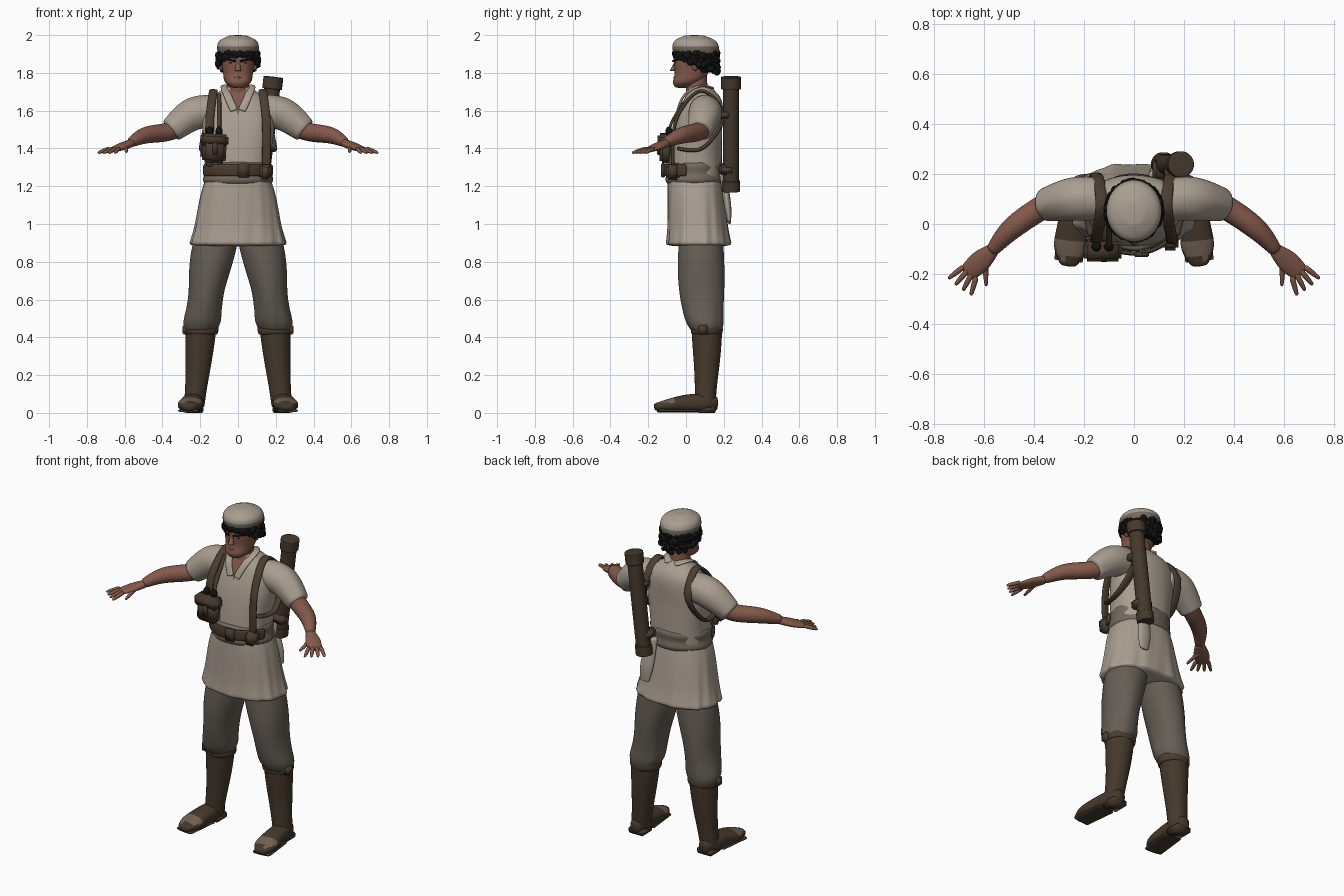
import bpy, bmesh, math, random
from mathutils import Vector, Matrix

random.seed(4)
default = bpy.data.objects.get("Cube")
if default:
    bpy.data.objects.remove(default)


def material(name, red, green, blue):
    mat = bpy.data.materials.new(name)
    mat.use_nodes = True
    mat.diffuse_color = (red, green, blue, 1)
    shader = mat.node_tree.nodes["Principled BSDF"]
    shader.inputs["Base Color"].default_value = (red, green, blue, 1)
    shader.inputs["Roughness"].default_value = .9
    return mat


LINEN = material("linen", .4, .34, .28)
WOOL = material("brown wool", .13, .11, .09)
SASH = material("taupe cloth", .17, .14, .11)
BOOT = material("boot leather", .06, .04, .025)
STRAP = material("strap leather", .07, .045, .03)
SKIN = material("skin", .23, .1, .07)
HAIR = material("black hair", .007, .006, .006)
WORN = material("worn toe leather", .17, .12, .09)
X, Y, Z = Vector((1, 0, 0)), Vector((0, 1, 0)), Vector((0, 0, 1))


def finish(name, bm, mats, mirror=False, subdivide=False):
    bmesh.ops.recalc_face_normals(bm, faces=bm.faces)
    mesh = bpy.data.meshes.new(name)
    bm.to_mesh(mesh)
    bm.free()
    for mat in mats:
        mesh.materials.append(mat)
    for poly in mesh.polygons:
        poly.use_smooth = True
    obj = bpy.data.objects.new(name, mesh)
    bpy.context.collection.objects.link(obj)
    if mirror:
        obj.modifiers.new("Mirror", 'MIRROR').use_mirror_merge = False
    if subdivide:
        smooth = obj.modifiers.new("Smooth", 'SUBSURF')
        smooth.levels = smooth.render_levels = 1
    return obj


def spread(keys, t):
    """Smooth value at t along evenly spaced keys."""
    last = len(keys) - 1
    i = min(int(t * last), last - 1)
    f = t * last - i
    start, end = keys[i], keys[i + 1]
    leave = (end - keys[max(i - 1, 0)]) / 2
    arrive = (keys[min(i + 2, last)] - start) / 2
    return (start + (end - start) * (f * f * (3 - 2 * f))
            + leave * (f * (1 - f) ** 2) - arrive * (f * f * (1 - f)))


def sweep(name, mats, path, widths, depths=None, up=None, mirror=False, folds=0,
          sides=24, power=2, steps=12, rule=None):
    """Skin oval rings along a smooth path; the rings stay level when up is None."""
    bm = bmesh.new()
    depths = depths or widths
    path = [Vector(p) for p in path]
    points = [spread(path, i / steps) for i in range(steps + 1)]
    rings = []
    for i, point in enumerate(points):
        t = i / steps
        u, v = X, Y
        if up:
            tangent = points[min(i + 1, steps)] - points[max(i - 1, 0)]
            u = tangent.cross(up).normalized()
            v = u.cross(tangent).normalized()
        ring = []
        for k in range(sides):
            angle = math.tau * k / sides
            c, s = math.cos(angle), math.sin(angle)
            wave = 1
            if folds:
                wave += .02 * t * (math.sin(folds * angle)
                                   + math.sin((folds * 2 - 3) * angle + 5 * t))
            across = math.copysign(abs(c) ** (2 / power), c) * spread(widths, t) * wave
            along = math.copysign(abs(s) ** (2 / power), s) * spread(depths, t) * wave
            ring.append(bm.verts.new(point + u * across + v * along))
        rings.append(ring)
    for low, high in zip(rings, rings[1:]):
        for k in range(sides):
            j = (k + 1) % sides
            bm.faces.new((low[k], low[j], high[j], high[k]))
    bm.faces.new(rings[0])
    bm.faces.new(rings[-1])
    if rule:
        for face in bm.faces:
            face.material_index = rule(face.calc_center_median())
    return finish(name, bm, mats, mirror, True)


def ribbon(name, mat, path, thick, wide, up=X, mirror=False):
    return sweep(name, [mat], path, [thick, thick], [wide, wide], up, mirror,
                 sides=8, power=4, steps=20)


def block(name, mat, centre, size, turn=0, mirror=False):
    bm = bmesh.new()
    place = (Matrix.Translation(centre) @ Matrix.Rotation(turn, 4, 'Y')
             @ Matrix.Diagonal((*size, 1)))
    bmesh.ops.create_cube(bm, size=1, matrix=place)
    bmesh.ops.bevel(bm, geom=bm.edges[:], offset=min(size) * .2, segments=2, affect='EDGES')
    return finish(name, bm, [mat], mirror)


def balls(name, mat, spots, mirror=False):
    """Spots are (centre, radii) pairs."""
    bm = bmesh.new()
    for centre, radii in spots:
        place = Matrix.Translation(centre) @ Matrix.Diagonal((*radii, 1))
        bmesh.ops.create_icosphere(bm, subdivisions=2, radius=1, matrix=place)
    return finish(name, bm, [mat], mirror)


# Head, neck and face
sweep("neck", [SKIN], [(0, .09, 1.6), (0, .06, 1.7), (0, .05, 1.82)], [.08, .06, .06])
sweep("head", [SKIN], [(0, -.02, 1.72), (0, .03, 1.8), (0, .05, 1.95)],
      [.03, .07, .08, .09, .085], [.035, .075, .09, .11, .1], power=2.3)
sweep("nose", [SKIN], [(0, -.05, 1.865), (0, -.07, 1.81)], [.009, .013, .018], sides=12)
balls("ears", SKIN, [((.09, .05, 1.84), (.012, .02, .03))], True)
balls("eyes", HAIR, [((.035, -.05, 1.852), (.014, .01, .005))], True)
ribbon("eyebrows", HAIR, [(.012, -.067, 1.862), (.06, -.046, 1.872)], .008, .006, Z, True)
balls("lips", SKIN, [((0, -.058, 1.775), (.026, .009, .006))])

# Curly hair as a ring of small curls, lower toward the back
curls = []
for k in range(150):
    angle = math.tau * k / 150
    back = (1 + math.sin(angle)) / 2
    drop = random.random() * (.025 + .085 * back)
    curls.append(((.103 * math.cos(angle), .055 + .11 * math.sin(angle), 1.91 - drop),
                  [random.uniform(.012, .021)] * 3))
balls("curly_hair", HAIR, curls)
sweep("hair_underlayer", [HAIR], [(0, .09, 1.8), (0, .06, 1.92)],
      [.07, .1, .1], [.06, .09, .11])

# Soft round cap with a darker band
sweep("cap", [LINEN, SASH], [(0, .055, 1.9), (0, .045, 2)],
      [.105, .112, .1, .04], [.12, .125, .11, .045], rule=lambda c: int(c.z < 1.935))

# Tunic body, skirt and sleeves
torso = sweep("tunic_body", [LINEN],
              [(0, .045, 1.2), (0, .06, 1.48), (0, .087, 1.66), (0, .07, 1.73)],
              [.18, .17, .19, .19, .16, .09, .065], [.14, .14, .13, .12, .1, .07, .06],
              folds=5, sides=32, power=2.4)
sweep("tunic_skirt", [LINEN], [(0, .045, 1.26), (0, .07, .88)],
      [.165, .2, .23, .26], [.14, .15, .16, .175], folds=11, sides=64, power=2.3)
sweep("sleeves", [LINEN], [(.12, .1, 1.6), (.24, .1, 1.58), (.36, .075, 1.49)],
      [.085, .088, .065], up=Z, mirror=True, folds=5)

# Open neckline, projected on the chest
bm = bmesh.new()
grid = []
for row in range(11):
    t = row / 10
    grid.append([bm.verts.new(((.001 + .05 * t) * side / 4, -.3, 1.58 + .13 * t))
                 for side in range(-4, 5)])
for low, high in zip(grid, grid[1:]):
    for c in range(8):
        bm.faces.new((low[c], low[c + 1], high[c + 1], high[c]))
neckline = finish("open_neckline", bm, [SKIN])
wrap = neckline.modifiers.new("Wrap", 'SHRINKWRAP')
wrap.target, wrap.wrap_method, wrap.offset = torso, 'PROJECT', .004
wrap.use_project_y = True
ribbon("collar", LINEN, [(.02, .14, 1.72), (.07, .07, 1.73), (.055, -.01, 1.68),
                         (.02, -.045, 1.6)], .007, .022, X, True)

# Arms, palms and fanned fingers
sweep("arms", [SKIN], [(.27, .1, 1.54), (.36, .07, 1.49), (.49, -.02, 1.47), (.57, -.11, 1.43)],
      [.05, .05, .045, .026], up=Z, mirror=True, sides=16)
sweep("palms", [SKIN], [(.56, -.1, 1.43), (.67, -.2, 1.39)],
      [.026, .044, .035], [.022, .02, .011], Z, True, sides=16)
knuckles = Vector((.68, -.17, 1.4)), Vector((.63, -.21, 1.4))
for k, label in enumerate(("little", "ring", "middle", "index")):
    root = knuckles[0].lerp(knuckles[1], k / 3)
    aim = math.radians(-38 - 12 * k)
    tip = root + Vector((math.cos(aim), math.sin(aim), -.3)) * .08
    sweep(label + "_fingers", [SKIN], [root, tip], [.012, .012, .007], up=Z,
          mirror=True, sides=8, steps=4)
sweep("thumbs", [SKIN], [(.595, -.14, 1.41), (.59, -.25, 1.38)], [.016, .012, .007],
      up=Z, mirror=True, sides=8, steps=4)

# Baggy trousers gathered below the knee
sweep("trousers", [WOOL], [(.1, .08, 1), (.15, .08, .75), (.18, .09, .55), (.2, .11, .43)],
      [.1, .12, .11, .095, .095, .1, .08], [.11, .12, .125, .12, .11, .1, .08],
      mirror=True, folds=6, steps=16)

# Tall boots with cuffs, soles and heels
sweep("boot_shafts", [BOOT], [(.195, .11, .46), (.21, .11, .25), (.235, .1, .02)],
      [.083, .078, .068, .058, .055], mirror=True, folds=4)
sweep("boot_cuffs", [STRAP], [(.195, .11, .41), (.195, .11, .47)],
      [.085, .094, .088], [.08, .087, .08], mirror=True, steps=4)
block("cuff_buckles", STRAP, (.28, .09, .44), (.03, .05, .05), mirror=True)
sweep("boot_feet", [BOOT, WORN], [(.23, .17, .05), (.245, 0, .05), (.262, -.17, .03)],
      [.03, .055, .06, .067, .03], [.035, .05, .047, .033, .018], Z, True, power=2.3,
      rule=lambda c: int(-.14 < c.y < -.07 and c.z > .052))
ribbon("boot_soles", BOOT, [(.24, .05, .012), (.262, -.15, .012)], .06, .01, Z, True)
block("boot_heels", BOOT, (.232, .11, .018), (.1, .1, .036), mirror=True)

# Waist sash and leather belt
sweep("waist_sash", [SASH], [(0, .047, 1.21), (0, .047, 1.33)],
      [.175, .188, .178, .183, .17], [.145, .157, .15, .155, .145], folds=7, sides=32)
sweep("tunic_tail", [LINEN], [(.09, .195, 1.27), (.11, .22, 1.1), (.12, .23, 1)],
      [.035, .045, .03], [.02, .02, .008], sides=12)
front_arc = [math.radians(d) for d in range(195, 346, 15)]
ribbon("leather_belt", STRAP, [(.188 * math.cos(a), .047 + .165 * math.sin(a), 1.285)
                               for a in front_arc], .009, .034, Z)
block("belt_buckle", BOOT, (.03, -.122, 1.283), (.06, .02, .075))
block("belt_pouch", STRAP, (.145, -.07, 1.275), (.06, .07, .08), .1)

# Shoulder harness
ribbon("shoulder_straps", STRAP, [
    (.15, -.07, 1.3), (.15, -.055, 1.55), (.13, .08, 1.71), (.15, .2, 1.57),
    (.185, .09, 1.4), (.16, -.05, 1.4)], .01, .024, X, True)
ribbon("pouch_strap", STRAP, [(-.1, .02, 1.69), (-.1, -.07, 1.55), (-.1, -.1, 1.45)],
       .008, .012)

# Chest pouches
block("chest_pouch", STRAP, (-.125, -.105, 1.385), (.125, .07, .125), .06)
block("chest_pouch_flap", BOOT, (-.125, -.11, 1.445), (.15, .08, .065), .06)
block("chest_pouch_side", STRAP, (-.17, -.09, 1.41), (.05, .06, .13), .1)
block("pouch_clasp", BOOT, (-.12, -.145, 1.4), (.03, .015, .07))
balls("pouch_knobs", HAIR, [((x, -.09, 1.49), (.02, .02, .027)) for x in (-.15, -.1)])

# Long carrying tube with end caps across the back
base, top = Vector((.115, .238, 1.17)), Vector((.188, .238, 1.78))
for label, start, end, radius in (("carrying_tube", .01, .98, .043),
                                  ("tube_top_cap", .89, 1, .053),
                                  ("tube_bottom_cap", 0, .1, .049)):
    sweep(label, [BOOT], [base.lerp(top, start), base.lerp(top, end)], [radius, radius], up=Y)
block("tube_lower_holder", STRAP, (.125, .215, 1.29), (.1, .08, .05), .12)
block("tube_upper_holder", STRAP, (.165, .2, 1.58), (.09, .07, .035), .12)
